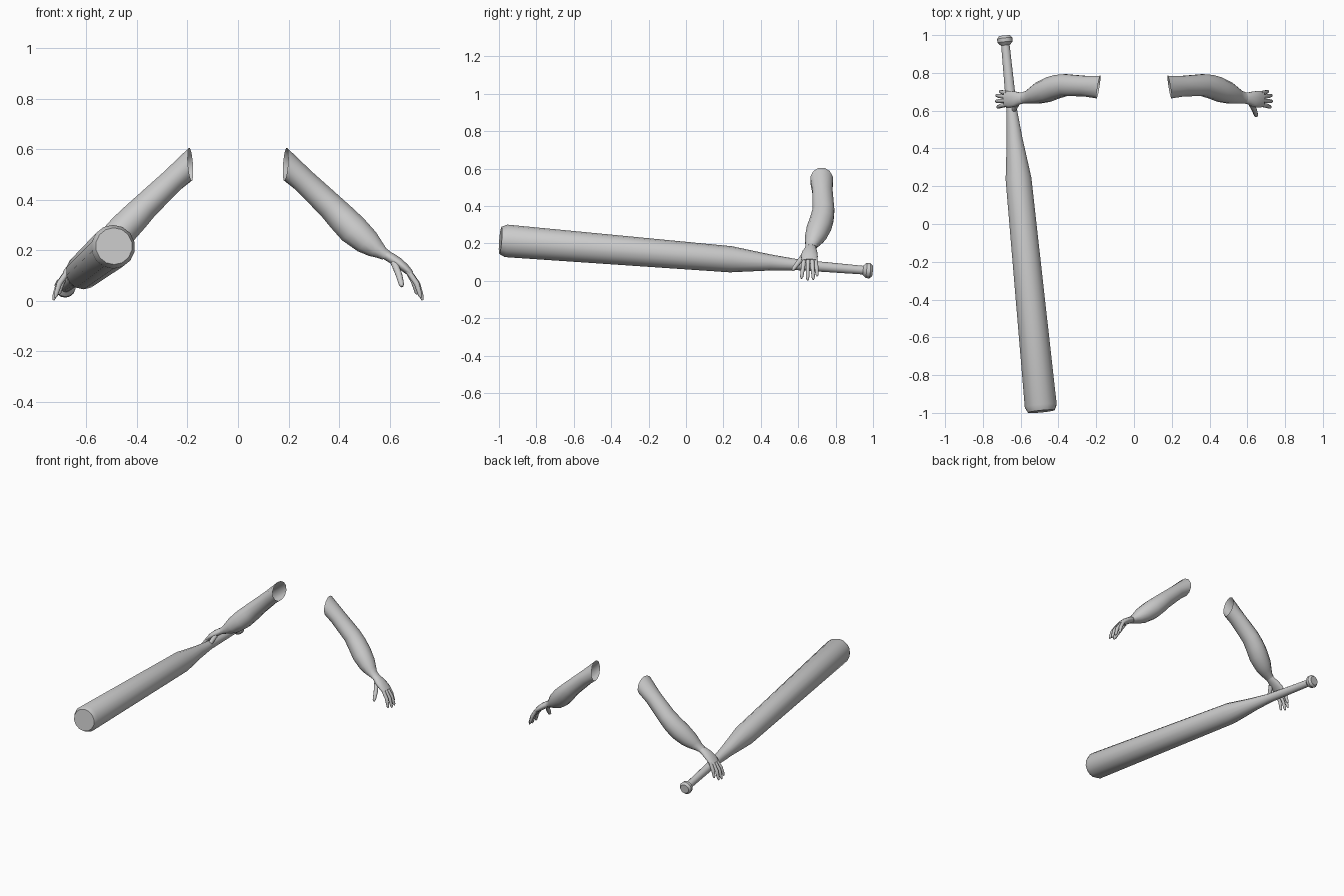
import bpy, bmesh, math
from mathutils import Vector

if "Cube" in bpy.data.objects:
    bpy.data.objects.remove(bpy.data.objects["Cube"])

grey = bpy.data.materials.new("plain grey")
grey.diffuse_color = (0.6, 0.6, 0.6, 1)
grey.use_nodes = True
grey.node_tree.nodes["Principled BSDF"].inputs["Base Color"].default_value = grey.diffuse_color


def loft(bm, rings, sides, cap_start=False, cap_end=False):
    """Skin a row of ellipses: (centre, side half-vector, up half-vector)."""
    loops = []
    for c, u, v in rings:
        loops.append([bm.verts.new(c + u * math.cos(a) + v * math.sin(a))
                      for a in (2 * math.pi * (i + 0.5) / sides for i in range(sides))])
    for a, b in zip(loops, loops[1:]):
        for i in range(sides):
            j = (i + 1) % sides
            bm.faces.new((a[i], a[j], b[j], b[i]))
    if cap_start:
        bm.faces.new(loops[0][::-1])
    if cap_end:
        bm.faces.new(loops[-1])


def finish(bm, name, angle):
    bmesh.ops.recalc_face_normals(bm, faces=bm.faces[:])
    mesh = bpy.data.meshes.new(name)
    bm.to_mesh(mesh)
    bm.free()
    mesh.materials.append(grey)
    ob = bpy.data.objects.new(name, mesh)
    bpy.context.collection.objects.link(ob)
    bpy.ops.object.select_all(action='DESELECT')
    ob.select_set(True)
    bpy.context.view_layer.objects.active = ob
    bpy.ops.object.shade_smooth_by_angle(angle=math.radians(angle))


def finger(bm, points, radius):
    """Tapered round finger through the given points."""
    pts = [Vector(p) for p in points]
    d = (pts[-1] - pts[0]).normalized()
    side = (Vector((0, 1, 0)) - d * d.y).normalized()
    up = d.cross(side)
    pts.insert(-1, pts[-2].lerp(pts[-1], 0.8))
    scale = [1.05] + [1.0] * (len(pts) - 3) + [0.8, 0.35]
    loft(bm, [(p, side * radius * s, up * radius * s) for p, s in zip(pts, scale)],
         8, True, True)


# Arm sections: centre x, y, z, half width along y, half thickness
ARM = [(.26, .73, .475, .056, .050), (.365, .735, .375, .060, .055),
       (.41, .726, .328, .065, .060), (.455, .711, .282, .067, .063),
       (.51, .693, .233, .058, .054), (.545, .680, .204, .044, .039),
       (.568, .672, .189, .034, .027), (.588, .668, .178, .030, .023)]
# Palm sections, wrist to knuckles
PALM = [(.580, .667, .184, .028, .020), (.605, .665, .170, .032, .021),
        (.632, .661, .152, .042, .021), (.660, .660, .130, .046, .018),
        (.684, .661, .107, .042, .013)]
FINGERS = [[(.672, .692, .118), (.695, .697, .075), (.710, .702, .025)],
           [(.676, .674, .115), (.709, .677, .068), (.729, .681, .006)],
           [(.676, .653, .115), (.711, .651, .066), (.731, .650, .002)],
           [(.674, .632, .115), (.707, .625, .068), (.724, .617, .012)]]
THUMB = [(.618, .640, .150), (.636, .607, .105), (.649, .569, .056)]


def sections(rows, mirror):
    up = Vector((.7 * mirror, 0, .714))
    return [(Vector((x * mirror, y, z)), Vector((0, w, 0)), up * t)
            for x, y, z, w, t in rows]


for side_name, m in (("left", 1), ("right", -1)):
    # Arm, open at the shoulder
    bm = bmesh.new()
    shoulder = (Vector((.188 * m, .725, .54)), Vector((-.010 * m, .062, 0)),
                Vector((.005 * m, 0, .066)))
    loft(bm, [shoulder] + sections(ARM, m), 12, cap_end=True)
    finish(bm, side_name + "_arm", 50)

    # Hand with four fingers and a thumb
    bm = bmesh.new()
    loft(bm, sections(PALM, m), 12, True, True)
    for pts in FINGERS:
        finger(bm, [(x * m, y, z) for x, y, z in pts], .0115)
    finger(bm, [(x * m, y, z) for x, y, z in THUMB], .014)
    finish(bm, side_name + "_hand", 60)

# Bat: lathe profile of (y along the axis, radius)
BAT = [(-.992, .073), (-.962, .087), (.24, .070), (.45, .043), (.60, .029),
       (.945, .023), (.962, .040), (.982, .042), (.996, .030)]
axis = Vector((-.098, 1, -.082))
origin = Vector((-.588, 0, .1345))
across = axis.cross(Vector((0, 0, 1))).normalized()
upward = across.cross(axis).normalized()
bm = bmesh.new()
loft(bm, [(origin + axis * y, across * r, upward * r) for y, r in BAT], 14, True, True)
finish(bm, "bat", 35)
